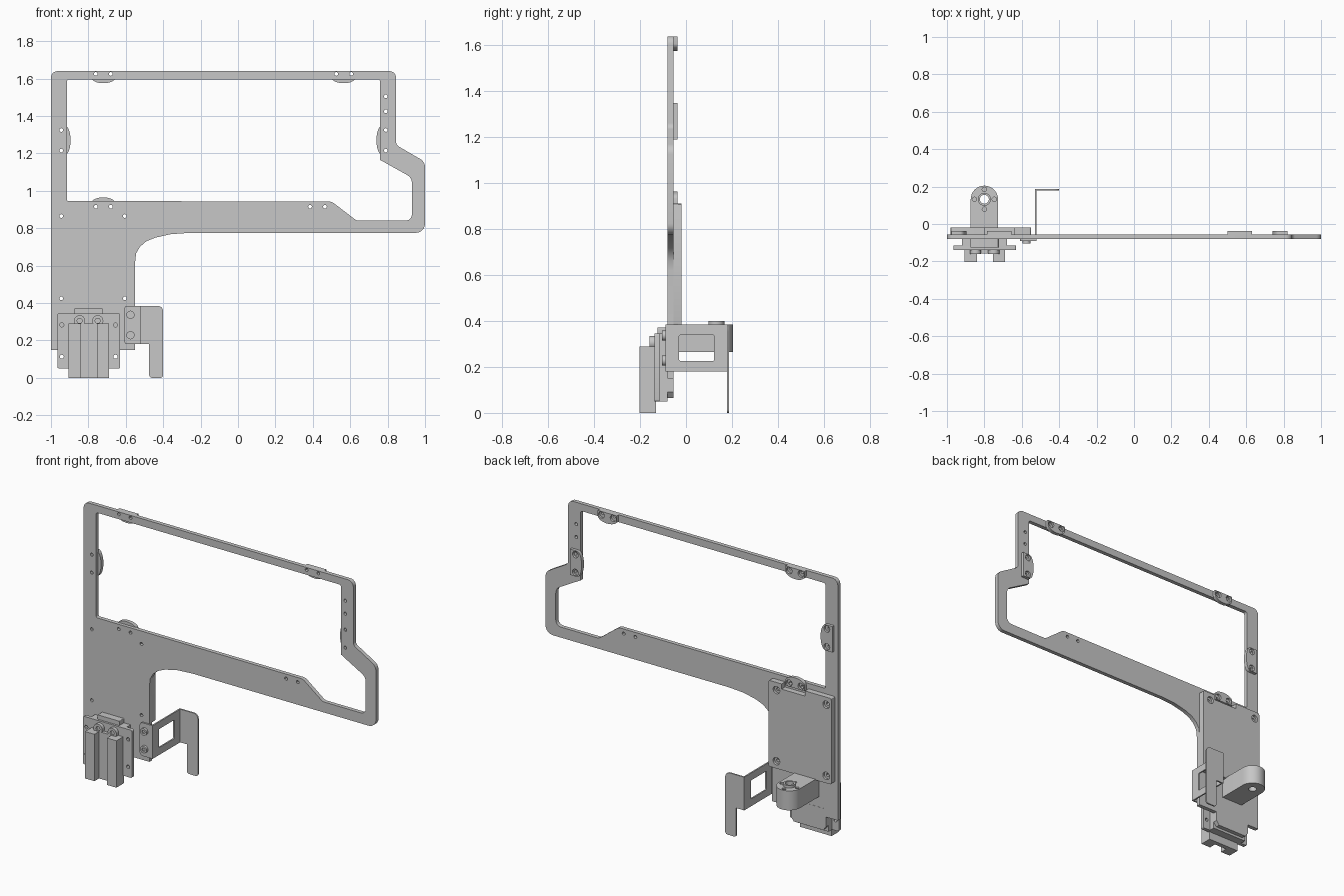
import bpy, bmesh, math
from mathutils import Vector

cube = bpy.data.objects.get("Cube")
if cube:
    bpy.data.objects.remove(cube, do_unlink=True)

grey = bpy.data.materials.new("machined grey")
grey.use_nodes = True
grey.diffuse_color = (0.57, 0.57, 0.57, 1)
grey.node_tree.nodes["Principled BSDF"].inputs["Base Color"].default_value = grey.diffuse_color

# Rotation that turns a flat profile so its thickness runs along the axis
TURN = {"x": (math.pi / 2, 0, math.pi / 2), "y": (math.pi / 2, 0, 0), "z": (0, 0, 0)}


def rounded(points, steps=6):
    """Outline from (u, v[, radius]) corners with filleted corners."""
    out = []
    for i, p in enumerate(points):
        c = Vector(p[:2])
        r = p[2] if len(p) > 2 else 0
        if r == 0:
            out.append(c)
            continue
        a = (Vector(points[i - 1][:2]) - c).normalized()
        b = (Vector(points[(i + 1) % len(points)][:2]) - c).normalized()
        half = a.angle(b) / 2
        centre = c + (a + b).normalized() * (r / math.sin(half))
        start = (c + a * (r / math.tan(half)) - centre).normalized()
        end = (c + b * (r / math.tan(half)) - centre).normalized()
        for k in range(steps + 1):
            out.append(centre + start.slerp(end, k / steps) * r)
    return out


def circle(u, v, r, n=20):
    return [Vector((u + r * math.cos(2 * math.pi * k / n), v + r * math.sin(2 * math.pi * k / n)))
            for k in range(n)]


def rect(u0, v0, u1, v1, r=0):
    return rounded([(u0, v0, r), (u1, v0, r), (u1, v1, r), (u0, v1, r)], 4)


def sheet(name, loops, lo, hi, axis="y"):
    """Extrude an outline with holes between lo and hi along the axis."""
    curve = bpy.data.curves.new(name, "CURVE")
    curve.dimensions, curve.fill_mode, curve.extrude = "2D", "BOTH", (hi - lo) / 2
    for loop in loops:
        s = curve.splines.new("POLY")
        s.points.add(len(loop) - 1)
        for p, q in zip(s.points, loop):
            p.co = (q[0], q[1], 0, 1)
        s.use_cyclic_u = True
    temp = bpy.data.objects.new(name, curve)
    bpy.context.collection.objects.link(temp)
    bpy.context.view_layer.update()
    mesh = bpy.data.meshes.new_from_object(
        temp.evaluated_get(bpy.context.evaluated_depsgraph_get()))
    bpy.data.objects.remove(temp, do_unlink=True)
    bm = bmesh.new()
    bm.from_mesh(mesh)
    bmesh.ops.remove_doubles(bm, verts=bm.verts, dist=1e-5)
    bmesh.ops.recalc_face_normals(bm, faces=bm.faces)
    bm.to_mesh(mesh)
    bm.free()
    mesh.materials.clear()
    mesh.materials.append(grey)
    ob = bpy.data.objects.new(name, mesh)
    bpy.context.collection.objects.link(ob)
    ob.rotation_euler = TURN[axis]
    ob.location["xyz".index(axis)] = (lo + hi) / 2
    bpy.ops.object.select_all(action="DESELECT")
    ob.select_set(True)
    bpy.context.view_layer.objects.active = ob
    bpy.ops.object.shade_smooth_by_angle(angle=math.radians(30))
    return ob


def screw(name, x, z, r, front, back):
    """Cap screw facing the front, with a socket."""
    mid = front + (back - front) * 0.5
    sheet(name + "_rim", [circle(x, z, r), circle(x, z, r * 0.5, 6)], front, mid)
    sheet(name + "_base", [circle(x, z, r)], mid, back)


# Fixing hole positions
corners = [(x, z) for x in (-0.945, -0.605) for z in (0.425, 0.865)]
pads = {
    "top_pad_right": (-0.72, 1.625, 0, -1), "top_pad_left": (0.565, 1.625, 0, -1),
    "lower_pad": (-0.72, 0.915, 0, 1),
    "side_pad_right": (-0.945, 1.27, 1, 1), "side_pad_left": (0.79, 1.27, 1, -1)}
holes = corners + [(0.79, 1.425), (0.79, 1.505), (0.385, 0.915), (0.465, 0.915)]
for x, z, upright, _ in pads.values():
    d = 0.055 if upright else 0.04
    holes += [(x, z - d), (x, z + d)] if upright else [(x - d, z), (x + d, z)]

# Main frame plate with its large window
outer = rounded([(-1, 0.15), (-0.55, 0.15), (-0.55, 0.62), (-0.545, 0.665), (-0.525, 0.7),
                 (-0.49, 0.73), (-0.44, 0.75), (-0.36, 0.768), (-0.26, 0.775), (1, 0.775, 0.05),
                 (1, 1.155, 0.05), (0.845, 1.245, 0.03), (0.845, 1.64, 0.035), (-1, 1.64, 0.035)])
window = rounded([(-0.915, 0.945, 0.01), (0.5, 0.943, 0.05), (0.635, 0.84, 0.04), (0.93, 0.84, 0.035),
                  (0.93, 1.07, 0.05), (0.76, 1.165), (0.76, 1.595, 0.012), (-0.915, 1.595, 0.012)])
sheet("frame_plate", [outer, window] + [circle(x, z, 0.01, 12) for x, z in holes], -0.08, -0.055)

# Curved pads on the rear of the frame, each with two counterbored holes
for name, (x, z, upright, way) in pads.items():
    w, d = (0.08, 0.055) if upright else (0.065, 0.04)
    back = 0.03 if upright else 0.015
    shape = [(-w, -back), (w, -back)]
    shape += [(w * math.cos(t * math.pi / 12), 0.018 + 0.032 * math.sin(t * math.pi / 12))
              for t in range(13)]

    def place(u, v):
        return Vector((x + way * v, z + u)) if upright else Vector((x + u, z + way * v))
    outline = [place(u, v) for u, v in shape]
    for part, r, v, lo, hi in (("base", 0.01, 0, -0.06, -0.05), ("face", 0.02, 0.007, -0.05, -0.037)):
        bores = [circle(*place(s * d, v), r, 16) for s in (-1, 1)]
        sheet(f"{name}_{part}", [outline] + bores, lo, hi)

# Rear backing plate, notched for the lower pad and counterbored at its corners
backing = rounded([(-0.98, 0.38, 0.01), (-0.55, 0.38, 0.01), (-0.55, 0.912, 0.01), (-0.64, 0.912),
                   (-0.64, 0.88), (-0.8, 0.88), (-0.8, 0.912), (-0.98, 0.912, 0.01)], 3)
sheet("backing_plate", [backing] + [circle(x, z, 0.01, 12) for x, z in corners], -0.055, -0.035)
sheet("backing_face", [backing] + [circle(x, z, 0.023) for x, z in corners], -0.035, -0.02)

# Rail mount on the front
mount_holes = [circle(x, z, 0.011, 12) for x in (-0.942, -0.655) for z in (0.113, 0.283)]
sheet("mount_plate", [rect(-0.965, 0.05, -0.63, 0.345, 0.008)] + mount_holes, -0.138, -0.115)
sheet("mount_spacer", [rect(-0.92, 0.05, -0.68, 0.345)], -0.115, -0.08)
sheet("mount_lug", [rounded([(-0.9, 0.065), (-0.7, 0.065), (-0.68, 0.09), (-0.68, 0.2),
                             (-0.92, 0.2), (-0.92, 0.09)])], -0.085, -0.054)
sheet("mount_stop", [rect(-0.875, 0.34, -0.725, 0.372, 0.004)], -0.125, -0.08)
for side, x in (("right", -0.847), ("left", -0.75)):
    screw("mount_screw_" + side, x, 0.305, 0.03, -0.16, -0.138)

# Grooved rail block
sheet("rail_block", [[(-0.905, -0.203), (-0.84, -0.203), (-0.84, -0.158), (-0.755, -0.158),
                      (-0.755, -0.203), (-0.69, -0.203), (-0.69, -0.13), (-0.905, -0.13)]],
      0, 0.29, "z")

# Rear arm with rounded end and drilled ring
cx, cy, r = -0.8, 0.132, 0.073
arm = [(cx - r, -0.056), (cx + r, -0.056)]
arm += [(cx + r * math.cos(k * math.pi / 16), cy + r * math.sin(k * math.pi / 16)) for k in range(17)]
small = [circle(cx + 0.053 * math.cos(a), cy + 0.053 * math.sin(a), 0.012, 12)
         for a in (0, math.pi / 2, math.pi, 1.5 * math.pi)]
bore = circle(cx, cy, 0.024)
sheet("arm_body", [arm, bore], 0.265, 0.355, "z")
sheet("arm_top", [arm, bore] + small, 0.355, 0.385, "z")
sheet("arm_collar", [circle(cx, cy, 0.035), bore], 0.385, 0.4, "z")

# Bent sheet bracket: front tab, windowed side and hooked rear flange
sheet("bracket_tab", [rounded([(-0.61, 0.18, 0.02), (-0.522, 0.18), (-0.522, 0.385),
                               (-0.61, 0.385, 0.02)])], -0.09, -0.08)
sheet("bracket_side", [rect(-0.09, 0.18, 0.187, 0.385), rect(-0.03, 0.225, 0.123, 0.34, 0.008)],
      -0.53, -0.521, "x")
sheet("bracket_flange", [rounded([(-0.53, 0.18), (-0.475, 0.18), (-0.475, 0, 0.015), (-0.4, 0, 0.015),
                                  (-0.4, 0.385, 0.03), (-0.53, 0.385)])], 0.179, 0.188)
for level, z in (("lower", 0.228), ("upper", 0.337)):
    screw("bracket_screw_" + level, -0.575, z, 0.022, -0.104, -0.09)
